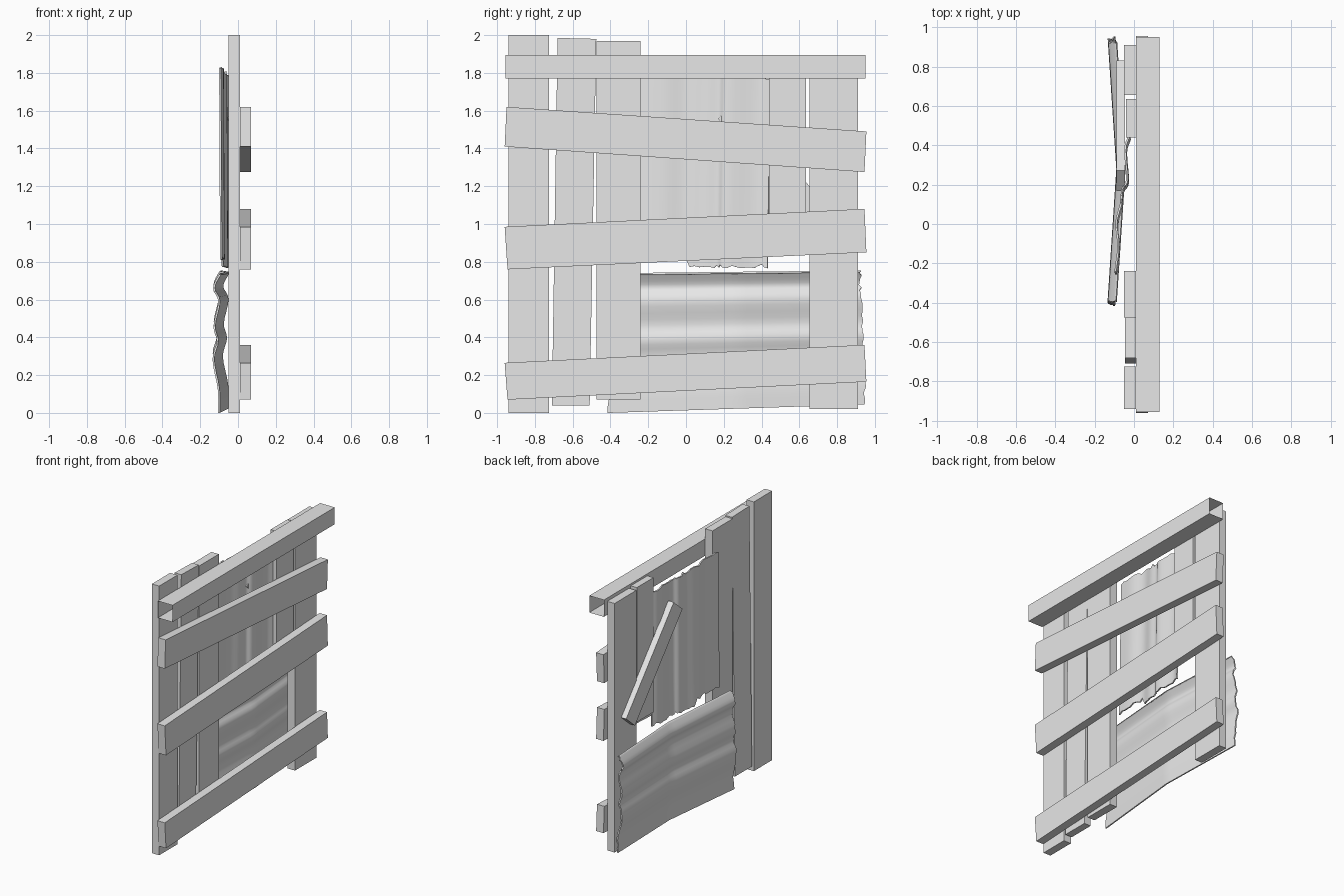
import bpy, bmesh, math, random
from mathutils import Vector

random.seed(4)
cube = bpy.data.objects.get("Cube")
if cube:
    bpy.data.objects.remove(cube)

GREY = (0.8, 0.8, 0.8, 1)
mat = bpy.data.materials.new("plain grey")
mat.use_nodes = True
mat.diffuse_color = GREY
mat.node_tree.nodes["Principled BSDF"].inputs["Base Color"].default_value = GREY


def finish(name, bm):
    bmesh.ops.recalc_face_normals(bm, faces=bm.faces)
    mesh = bpy.data.meshes.new(name)
    bm.to_mesh(mesh)
    bm.free()
    mesh.materials.append(mat)
    obj = bpy.data.objects.new(name, mesh)
    bpy.context.collection.objects.link(obj)
    return obj


def board(name, outline, x0, x1):
    """Plank with a (y, z) outline, extruded along x."""
    bm = bmesh.new()
    face = bm.faces.new([bm.verts.new((x0, y, z)) for y, z in outline])
    moved = bmesh.ops.extrude_face_region(bm, geom=[face])["geom"]
    for v in moved:
        if isinstance(v, bmesh.types.BMVert):
            v.co.x = x1
    return finish(name, bm)


def rect(y0, y1, z0, z1):
    return [(y0, z0), (y1, z0), (y1, z1), (y0, z1)]


def smooth_path(points, steps=4):
    """Rounded path through 2D points (Catmull-Rom)."""
    p = [Vector(q) for q in points]
    p = [2 * p[0] - p[1]] + p + [2 * p[-1] - p[-2]]
    out = []
    for a, b, c, d in zip(p, p[1:], p[2:], p[3:]):
        for i in range(steps):
            t = i / steps
            out.append(0.5 * (2 * b + (c - a) * t + (2 * a - 5 * b + 4 * c - d) * t * t
                              + (3 * b - a - 3 * c + d) * t ** 3))
    return out + [p[-2]]


def sheet(name, rows):
    """Thin bent metal sheet from a grid of points."""
    bm = bmesh.new()
    grid = [[bm.verts.new(co) for co in row] for row in rows]
    for r, s in zip(grid, grid[1:]):
        for i in range(len(r) - 1):
            bm.faces.new((r[i], r[i + 1], s[i + 1], s[i]))
    obj = finish(name, bm)
    mod = obj.modifiers.new("thickness", 'SOLIDIFY')
    mod.thickness = 0.01
    mod.offset = 0
    bpy.ops.object.select_all(action='DESELECT')
    obj.select_set(True)
    bpy.context.view_layer.objects.active = obj
    bpy.ops.object.modifier_apply(modifier="thickness")
    bpy.ops.object.shade_smooth_by_angle(angle=math.radians(40))
    return obj


# Upright planks
board("upright_plank_front", rect(-0.94, -0.725, 0, 2), -0.05, 0.01)
board("upright_plank_leaning", [(-0.71, 0.04), (-0.51, 0.04), (-0.475, 1.98), (-0.68, 1.985)], -0.045, 0.01)
board("upright_plank_middle", rect(-0.475, -0.24, 0.07, 1.97), -0.05, 0.01)
board("upright_plank_short", rect(0.44, 0.635, 0.88, 1.88), -0.04, 0.01)
board("upright_plank_back", rect(0.655, 0.91, 0.02, 1.87), -0.05, 0.01)

# Crooked cross rails
rails = {
    "upper_rail": [(-0.96, 1.41), (0.945, 1.275), (0.955, 1.49), (-0.95, 1.62)],
    "middle_rail": [(-0.945, 0.76), (0.955, 0.85), (0.945, 1.08), (-0.96, 0.985)],
    "lower_rail": [(-0.945, 0.07), (0.955, 0.165), (0.945, 0.36), (-0.96, 0.265)],
}
for name, outline in rails.items():
    board(name, outline, 0.01, 0.07)

# Hollow top beam, open at both ends
beam = bmesh.new()
ends = [[beam.verts.new((x, y, z)) for x, z in ((0.01, 1.77), (0.13, 1.77), (0.13, 1.895), (0.01, 1.895))]
        for y in (-0.955, 0.95)]
for i in range(4):
    j = (i + 1) % 4
    beam.faces.new((ends[0][i], ends[0][j], ends[1][j], ends[1][i]))
finish("top_beam", beam)

# Diagonal strip nailed across the inner side
direction = Vector((0.65, -0.76)) * 0.43
side = Vector((0.76, 0.65)) * 0.068
centre = Vector((0.5, 1.275))
corners = [centre + direction * a + side * b for a, b in ((1, 1), (1, -1), (-1, -1), (-1, 1))]
board("diagonal_strip", corners, -0.09, -0.045)

# Low sheet: wavy in height, creased outward at one upright line
wave = smooth_path([(-0.1, 0), (-0.102, 0.13), (-0.13, 0.28), (-0.108, 0.38), (-0.125, 0.46),
                    (-0.1, 0.59), (-0.128, 0.66), (-0.1, 0.725), (-0.09, 0.735)])
rows = []
for x, z in wave:
    t = z / 0.735
    back = 0.95 - 0.03 * t + random.uniform(-0.008, 0.008)
    front = -0.41 + 0.02 * t + random.uniform(-0.008, 0.008)
    rows.append([(x + 0.045 * (1 - abs(y - 0.28) / 0.68), y, z + (0.045 - 0.03 * t) * (y + 0.41) / 1.36)
                 for y in (front, -0.06, 0.24, 0.28, 0.32, 0.6, back)])
sheet("low_sheet", rows)

# Tall sheet: wavy along its width, with ragged ends
bends = smooth_path([(-0.09, -0.25), (-0.075, -0.12), (-0.085, 0.0), (-0.06, 0.1),
                     (-0.055, 0.17), (-0.03, 0.22), (-0.04, 0.37), (-0.02, 0.44)])
rows = []
for x, y in bends:
    low = (0.82 if y < 0.02 else 0.775) + random.uniform(-0.01, 0.01)
    high = 1.83 - 0.09 * (y + 0.25) + random.uniform(-0.012, 0.012)
    rows.append([(x - 0.005 * k, y + 0.015 * (k - 0.5), low + (high - low) * k) for k in (0, 0.25, 0.5, 0.75, 1)])
sheet("tall_sheet", rows)
